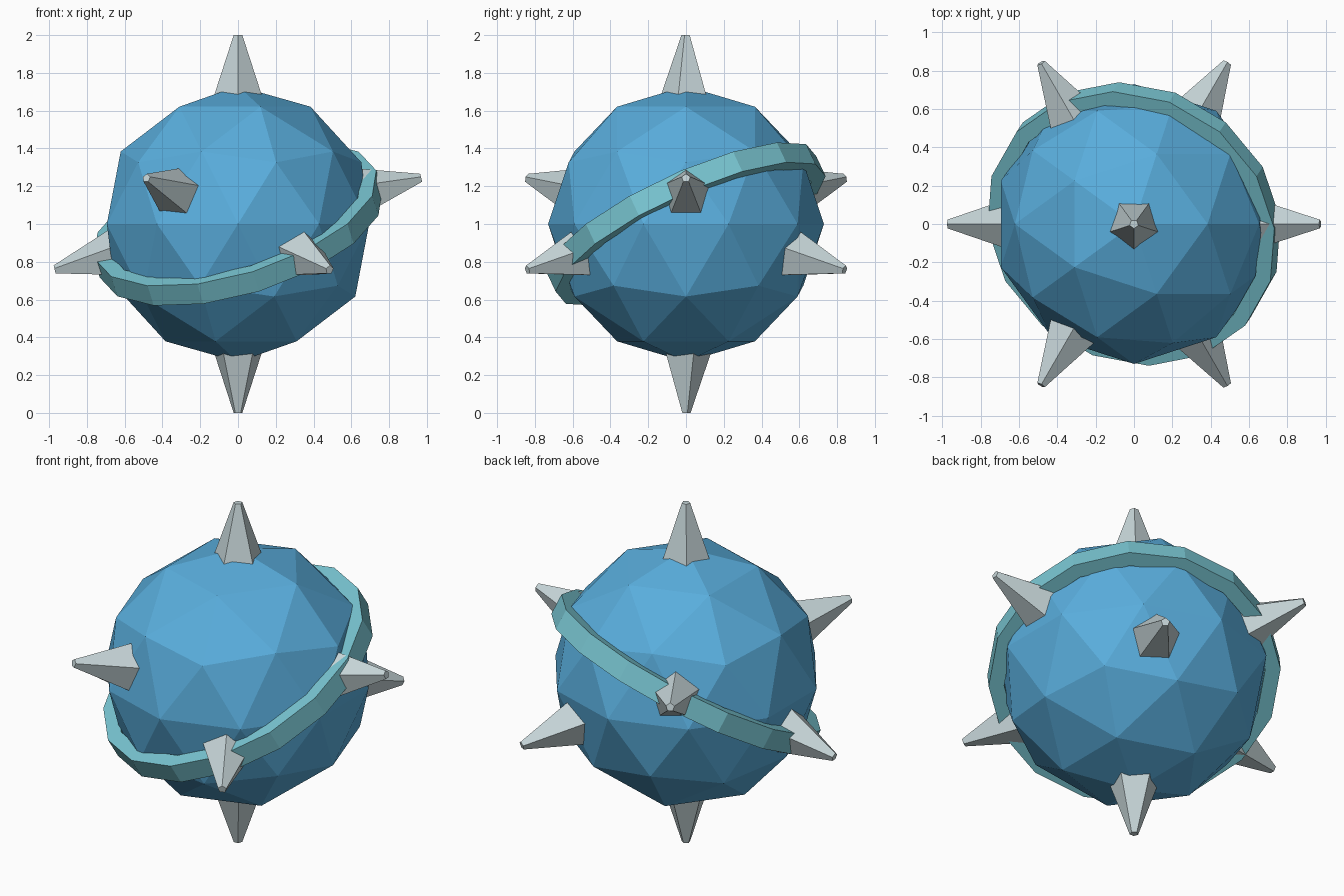
import bpy, bmesh, math
from mathutils import Vector, Matrix, Euler

cube = bpy.data.objects.get("Cube")
if cube:
    bpy.data.objects.remove(cube, do_unlink=True)

CENTRE = Vector((0, 0, 1))


def material(name, rgb):
    mat = bpy.data.materials.new(name)
    mat.use_nodes = True
    mat.diffuse_color = (*rgb, 1)
    mat.node_tree.nodes["Principled BSDF"].inputs["Base Color"].default_value = (*rgb, 1)
    return mat


def add_object(name, bm, mat, matrix):
    bmesh.ops.recalc_face_normals(bm, faces=bm.faces)
    mesh = bpy.data.meshes.new(name)
    bm.to_mesh(mesh)
    bm.free()
    mesh.materials.append(mat)
    obj = bpy.data.objects.new(name, mesh)
    obj.matrix_world = matrix
    bpy.context.collection.objects.link(obj)
    return obj


blue = material("sky blue", (0.10, 0.42, 0.72))
teal = material("pale teal", (0.19, 0.56, 0.64))
grey = material("light grey", (0.56, 0.66, 0.68))

# Faceted ball
bm = bmesh.new()
bmesh.ops.create_icosphere(bm, subdivisions=2, radius=0.73)
add_object("ball", bm, blue, Matrix.Translation(CENTRE))

# Tilted band: a rectangular section carried round sixteen steps
SIDES, INNER, OUTER, HALF = 16, 0.70, 0.783, 0.06
bm = bmesh.new()
loops = []
for i in range(SIDES):
    a = math.tau * i / SIDES
    section = [(INNER, -HALF), (OUTER, -HALF), (OUTER, HALF), (INNER, HALF)]
    loops.append([bm.verts.new((r * math.cos(a), r * math.sin(a), z)) for r, z in section])
for i in range(SIDES):
    p, q = loops[i], loops[(i + 1) % SIDES]
    for k in range(4):
        n = (k + 1) % 4
        bm.faces.new((p[k], q[k], q[n], p[n]))
tilt = Euler((0.42, -0.30, 0)).to_matrix().to_4x4()
add_object("tilted_band", bm, teal, Matrix.Translation(CENTRE) @ tilt)


# Five-sided blunt spikes, one corner turned towards "up"
def spike(name, direction, up):
    base, tip = 0.66, 1.0
    bm = bmesh.new()
    bmesh.ops.create_cone(bm, cap_ends=True, segments=5, radius1=0.14, radius2=0.024,
                          depth=tip - base,
                          matrix=Matrix.Translation((0, 0, (base + tip) / 2)))
    z = direction.normalized()
    x = up.cross(z).normalized()
    y = z.cross(x)
    turn = Matrix((x, y, z)).transposed().to_4x4()
    add_object(name, bm, grey, Matrix.Translation(CENTRE) @ turn)


spike("top_spike", Vector((0, 0, 1)), Vector((0, -1, 0)))
spike("bottom_spike", Vector((0, 0, -1)), Vector((0, 1, 0)))
for i in range(6):
    a = math.radians(60 * i)
    rise = 0.25 if i % 2 == 0 else -0.25
    spike(f"side_spike_{i + 1}", Vector((math.cos(a), math.sin(a), rise)), Vector((0, 0, 1)))
